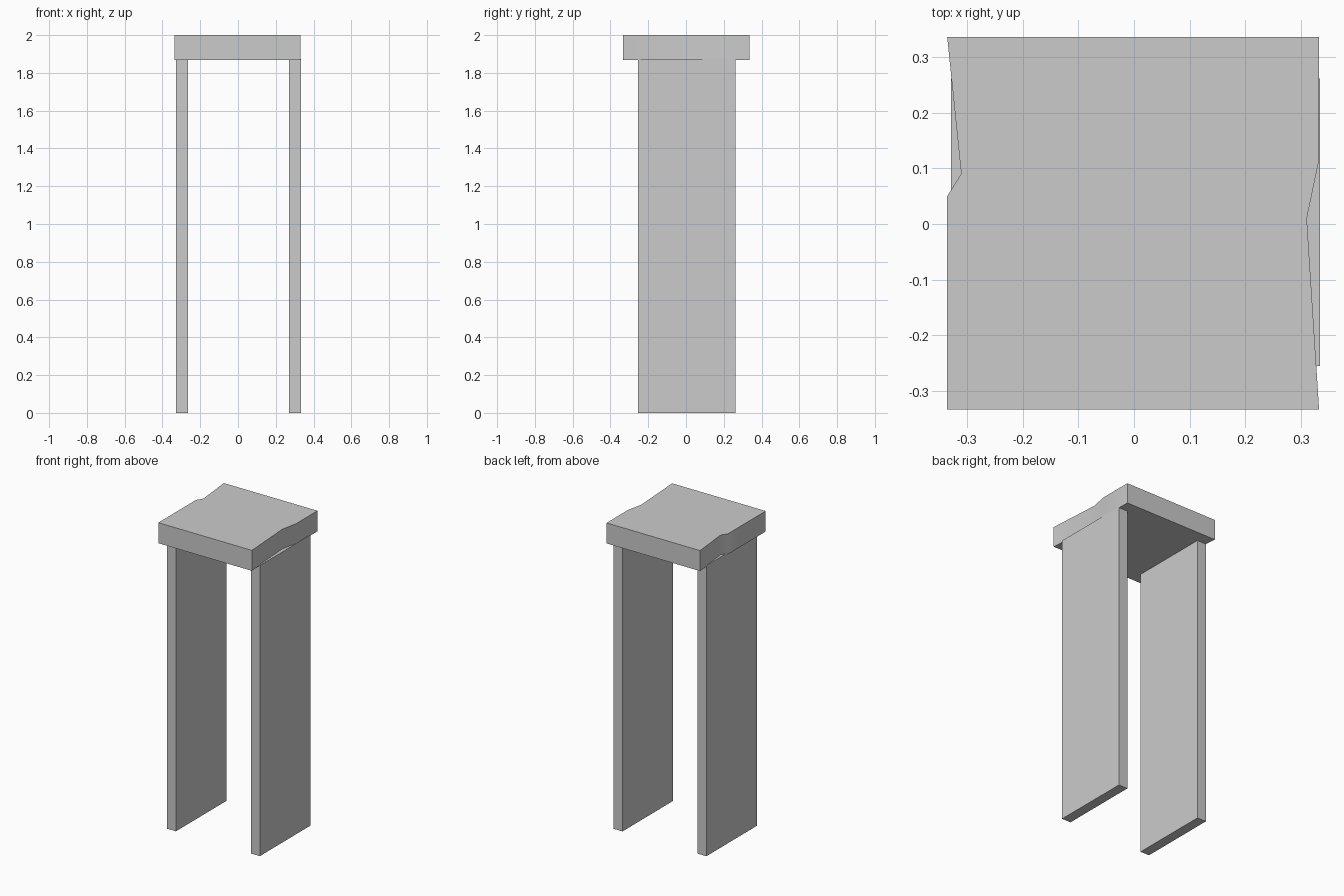
import bpy, bmesh, math

if "Cube" in bpy.data.objects:
    bpy.data.objects.remove(bpy.data.objects["Cube"])


def prism(name, outline, z0, z1):
    """Extrude a flat outline from z0 up to z1."""
    bm = bmesh.new()
    base = bm.faces.new([bm.verts.new((x, y, z0)) for x, y in outline])
    ext = bmesh.ops.extrude_face_region(bm, geom=[base], use_keep_orig=True)
    for v in ext["geom"]:
        if isinstance(v, bmesh.types.BMVert):
            v.co.z = z1
    bmesh.ops.recalc_face_normals(bm, faces=bm.faces[:])
    mesh = bpy.data.meshes.new(name)
    bm.to_mesh(mesh)
    bm.free()
    obj = bpy.data.objects.new(name, mesh)
    bpy.context.collection.objects.link(obj)
    return obj


# Top slab with a worn notch on each side
slab = prism("top_slab", [
    (-0.335, -0.333), (0.332, -0.333), (0.31, 0.01), (0.332, 0.115),
    (0.332, 0.335), (-0.335, 0.335), (-0.31, 0.09), (-0.335, 0.05),
], 1.868, 2.0)
bpy.context.view_layer.objects.active = slab
slab.select_set(True)
bpy.ops.object.shade_smooth_by_angle(angle=math.radians(45))

# Two upright side panels
for name, x0, x1 in (("left_upright", -0.328, -0.264),
                     ("right_upright", 0.270, 0.334)):
    prism(name, [(x0, -0.255), (x1, -0.255), (x1, 0.261), (x0, 0.261)], 0.0, 1.873)
